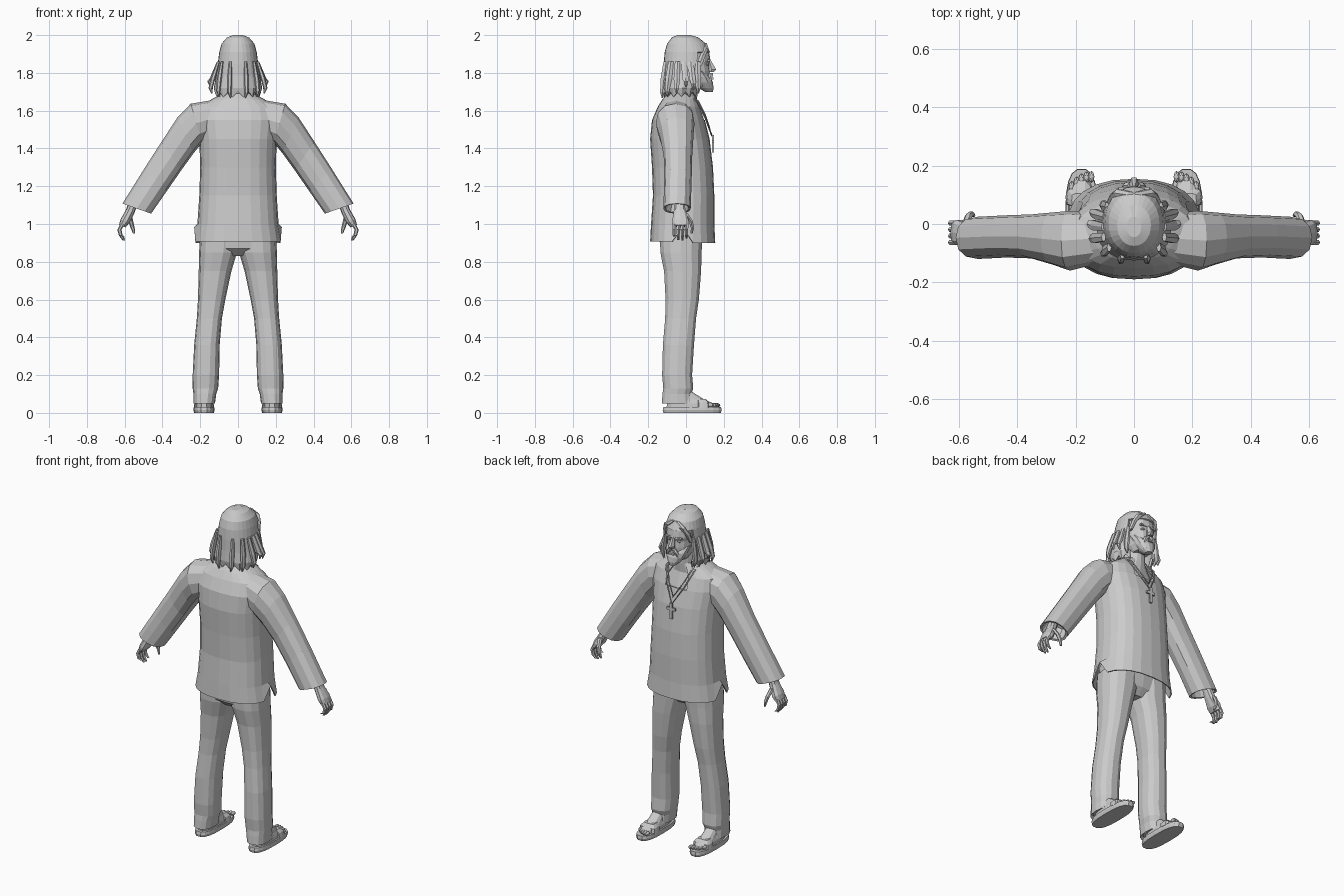
import bpy, bmesh, math, random
from mathutils import Vector

random.seed(4)


def ring(z, rx, y0, y1, cx=0.0):
    """Horizontal section: height, half width, back y, front y, centre x."""
    return (cx - rx, z, cx + rx, z, y0, y1)


def loft(name, rings, n=16, power=2.0, caps=(True, True), mirror=False, edit=None, shell=0):
    """Skin over sections (xa, za, xb, zb, y0, y1) with n sides."""
    bm = bmesh.new()
    rows = []
    for xa, za, xb, zb, y0, y1 in rings:
        mid = Vector(((xa + xb) / 2, (y0 + y1) / 2, (za + zb) / 2))
        u = Vector(((xb - xa) / 2, 0, (zb - za) / 2))
        v = Vector((0, (y1 - y0) / 2, 0))
        row = []
        for i in range(n):
            t = 2 * math.pi * i / n
            c, s = math.cos(t), math.sin(t)
            c = math.copysign(abs(c) ** (2 / power), c)
            s = math.copysign(abs(s) ** (2 / power), s)
            row.append(bm.verts.new(mid + u * c + v * s))
        rows.append(row)
    for a, b in zip(rows, rows[1:]):
        for i in range(n):
            j = (i + 1) % n
            bm.faces.new((a[i], a[j], b[j], b[i]))
    if caps[0]:
        bm.faces.new(rows[0])
    if caps[1]:
        bm.faces.new(rows[-1])
    if edit:
        edit(bm, rows)
    bmesh.ops.recalc_face_normals(bm, faces=bm.faces)
    return finish(name, bm, mirror, shell)


def finish(name, bm, mirror=False, shell=0):
    me = bpy.data.meshes.new(name)
    bm.to_mesh(me)
    bm.free()
    ob = bpy.data.objects.new(name, me)
    bpy.context.collection.objects.link(ob)
    if shell:
        m = ob.modifiers.new("shell", 'SOLIDIFY')
        m.thickness = shell
    if mirror:
        ob.modifiers.new("mirror", 'MIRROR')
    return ob


def box(name, loc, size, mirror=False):
    bm = bmesh.new()
    bmesh.ops.create_cube(bm, size=1)
    for v in bm.verts:
        v.co = Vector(a * b for a, b in zip(v.co, size)) + Vector(loc)
    return finish(name, bm, mirror)


def ball(name, loc, size, mirror=False):
    bm = bmesh.new()
    bmesh.ops.create_uvsphere(bm, u_segments=8, v_segments=6, radius=1)
    for v in bm.verts:
        v.co = Vector(a * b for a, b in zip(v.co, size)) + Vector(loc)
    return finish(name, bm, mirror)


def strand(name, path, n=6):
    """Mirrored tapering strand through (x, y, z, rx, ry)."""
    return loft(name, [ring(z, rx, y - ry, y + ry, x) for x, y, z, rx, ry in path], n, mirror=True)


def remove_faces(bm, test):
    bad = [f for f in bm.faces if test(f.calc_center_median())]
    bmesh.ops.delete(bm, geom=bad, context='FACES')


# Tunic body with side slits and an open neck
def tunic_edit(bm, rows):
    for i in (0, 12):
        rows[0][i].co.z = 0.985
    for v in rows[0][1:12]:
        v.co.z -= 0.008
    remove_faces(bm, lambda c: c.y > 0.03 and abs(c.x) < 0.035 and c.z > 1.57)


body = [(0.908, 0.232, -0.19, 0.155), (1.0, 0.215, -0.185, 0.15), (1.15, 0.205, -0.175, 0.15),
        (1.3, 0.2, -0.18, 0.143), (1.45, 0.205, -0.19, 0.125), (1.55, 0.218, -0.18, 0.1),
        (1.62, 0.205, -0.15, 0.075), (1.66, 0.14, -0.125, 0.06), (1.69, 0.085, -0.1, 0.05)]
loft("tunic", [ring(*r) for r in body], 24, 2.4, (False, False), edit=tunic_edit, shell=0.006)

# Sleeves, with a recessed cuff opening
loft("sleeve", [(0.14, 1.46, 0.14, 1.655, -0.14, 0.04), (0.19, 1.43, 0.25, 1.637, -0.16, 0.045),
                (0.235, 1.375, 0.32, 1.565, -0.14, 0.04), (0.3, 1.285, 0.405, 1.435, -0.118, 0.033),
                (0.38, 1.17, 0.495, 1.295, -0.115, 0.03), (0.46, 1.055, 0.612, 1.108, -0.12, 0.025),
                (0.472, 1.062, 0.6, 1.106, -0.11, 0.015), (0.45, 1.13, 0.55, 1.19, -0.09, 0.0)],
     12, 2.3, mirror=True)

# Chest and neck skin
loft("neck", [ring(1.45, 0.16, -0.14, 0.105), ring(1.55, 0.15, -0.13, 0.085),
              ring(1.63, 0.11, -0.1, 0.055), ring(1.68, 0.062, -0.07, 0.06),
              ring(1.78, 0.058, -0.065, 0.065)], 16)

# Hands
loft("palm", [(0.525, 1.12, 0.57, 1.14, -0.06, -0.01), (0.55, 1.055, 0.592, 1.078, -0.066, 0.0),
              (0.575, 1.005, 0.622, 1.025, -0.074, 0.016), (0.597, 0.982, 0.63, 0.995, -0.07, 0.012)],
     10, 2.5, mirror=True)
for k, drop in enumerate((0.012, 0.0, 0.003, 0.022)):
    y = 0.003 - k * 0.022
    strand("finger", [(0.612, y, 1.0, 0.012, 0.011), (0.628, y, 0.97, 0.011, 0.01),
                      (0.621, y, 0.94, 0.01, 0.009), (0.604, y, 0.912 + drop, 0.006, 0.006)])
strand("thumb", [(0.577, 0.0, 1.055, 0.014, 0.012), (0.568, 0.026, 1.015, 0.013, 0.012),
                 (0.558, 0.034, 0.98, 0.011, 0.01), (0.55, 0.03, 0.95, 0.006, 0.006)])

# Trousers
loft("trouser_seat", [ring(0.83, 0.1, -0.09, 0.04), ring(0.87, 0.19, -0.135, 0.075),
                      ring(1.0, 0.195, -0.15, 0.1)], 20, 2.4)
leg = [(0.95, 0.0, 0.2, -0.14, 0.09), (0.85, 0.005, 0.206, -0.138, 0.085), (0.75, 0.035, 0.208, -0.118, 0.082),
       (0.6, 0.067, 0.212, -0.11, 0.07), (0.5, 0.085, 0.218, -0.112, 0.055), (0.36, 0.097, 0.232, -0.124, 0.044),
       (0.2, 0.1, 0.24, -0.128, 0.034), (0.13, 0.105, 0.24, -0.122, 0.04), (0.1, 0.115, 0.236, -0.126, 0.03),
       (0.05, 0.122, 0.236, -0.13, 0.04), (0.08, 0.14, 0.22, -0.1, 0.02)]
loft("trouser_leg", [(a, z, b, z, y0, y1) for z, a, b, y0, y1 in leg], 14, 2.4, mirror=True)

# Sandals and feet
loft("sandal_sole", [ring(0, 0.052, -0.122, 0.186, 0.18), ring(0.014, 0.056, -0.125, 0.19, 0.18),
                     ring(0.03, 0.054, -0.122, 0.188, 0.18)], 18, 2.7, mirror=True)
loft("foot", [ring(0.03, 0.046, -0.105, 0.165, 0.18), ring(0.05, 0.045, -0.104, 0.15, 0.18),
              ring(0.07, 0.04, -0.1, 0.1, 0.18), ring(0.12, 0.036, -0.095, 0.02, 0.18)],
     14, 2.4, mirror=True)
for k in range(5):
    ball("toe", (0.146 + k * 0.017, 0.162 - k * k * 0.0022, 0.041), (0.01, 0.02, 0.011), True)
loft("sandal_strap", [ring(0.025, 0.055, 0.06, 0.125, 0.18), ring(0.055, 0.05, 0.06, 0.122, 0.18),
                      ring(0.073, 0.034, 0.058, 0.105, 0.18)], 12, 5, mirror=True)
loft("ankle_strap", [ring(0.055, 0.051, -0.11, 0.05, 0.18), ring(0.08, 0.046, -0.11, 0.045, 0.18)],
     12, 2.6, mirror=True)

# Head and face
head = [(1.725, 0.045, 0.0, 0.115), (1.76, 0.064, -0.03, 0.124), (1.81, 0.074, -0.07, 0.126),
        (1.845, 0.078, -0.085, 0.122), (1.865, 0.08, -0.09, 0.13), (1.91, 0.082, -0.09, 0.122),
        (1.95, 0.07, -0.07, 0.095)]
loft("head", [ring(*r) for r in head], 16, 2.3)
loft("nose", [ring(1.87, 0.009, 0.11, 0.131), ring(1.818, 0.017, 0.11, 0.163),
              ring(1.805, 0.015, 0.11, 0.15)], 6)
loft("beard", [ring(1.7, 0.018, 0.1, 0.143), ring(1.72, 0.038, 0.065, 0.147), ring(1.75, 0.058, 0.04, 0.143),
               ring(1.775, 0.067, 0.03, 0.132), ring(1.81, 0.077, 0.02, 0.1)], 14, 2.2)
strand("moustache", [(0.01, 0.133, 1.799, 0.012, 0.012), (0.022, 0.131, 1.785, 0.015, 0.013),
                     (0.036, 0.122, 1.757, 0.008, 0.013)])
box("lower_lip", (0, 0.136, 1.771), (0.034, 0.018, 0.01))
ball("eye", (0.032, 0.112, 1.845), (0.014, 0.01, 0.008), True)
box("eyebrow", (0.034, 0.12, 1.866), (0.04, 0.014, 0.009), True)


# Hair shell, open at the face and ragged at the hem
def hair_edit(bm, rows):
    for i, v in enumerate(rows[-1]):
        v.co.z += 0.022 if i % 2 else -0.006
        v.co.x *= random.uniform(0.93, 1.08)
    rows[0][7].co.z -= 0.004
    remove_faces(bm, lambda c: c.z < 1.93 and c.y > 0.055)


hair = [(2.0, 0.025, -0.045, 0.025), (1.988, 0.058, -0.075, 0.065), (1.955, 0.087, -0.1, 0.105),
        (1.91, 0.099, -0.113, 0.128), (1.85, 0.107, -0.118, 0.125), (1.78, 0.117, -0.12, 0.11),
        (1.72, 0.128, -0.125, 0.085), (1.678, 0.118, -0.118, 0.07)]
loft("hair", [ring(*r) for r in hair], 28, 2.1, (True, False), edit=hair_edit, shell=0.012)

# Loose locks round the face, shoulders and back
for x, y, tip_x, tip_y, tip_z in [(0.092, 0.06, 0.108, 0.065, 1.69), (0.1, 0.025, 0.143, 0.04, 1.71),
                                  (0.104, -0.01, 0.152, 0.0, 1.725), (0.104, -0.045, 0.145, -0.05, 1.69),
                                  (0.085, -0.08, 0.105, -0.1, 1.675), (0.04, -0.105, 0.045, -0.125, 1.668)]:
    mx, my = x * 0.3 + tip_x * 0.7, y * 0.4 + tip_y * 0.6
    strand("hair_lock", [(x, y, 1.86, 0.008, 0.016), (mx, my, 1.77, 0.013, 0.02),
                         (tip_x, tip_y, tip_z + 0.03, 0.011, 0.014), (tip_x - 0.006, tip_y, tip_z, 0.003, 0.004)])
# Front waves framing the forehead from the centre parting
strand("hair_front", [(0.012, 0.1, 1.957, 0.012, 0.012), (0.048, 0.107, 1.93, 0.024, 0.014),
                      (0.074, 0.088, 1.89, 0.014, 0.018), (0.085, 0.07, 1.84, 0.01, 0.016)])


# Necklace cords and cross pendant
def cord(name, half):
    pts = [(-x, y, z) for x, y, z in half[:-1]] + [half[-1]] + list(half[-2::-1])
    cu = bpy.data.curves.new(name, 'CURVE')
    cu.dimensions = '3D'
    cu.bevel_depth = 0.004
    cu.bevel_resolution = 0
    sp = cu.splines.new('POLY')
    sp.points.add(len(pts) - 1)
    for p, q in zip(sp.points, pts):
        p.co = (*q, 1)
    bpy.context.collection.objects.link(bpy.data.objects.new(name, cu))


cord("long_cord", [(0.075, -0.08, 1.705), (0.095, 0.0, 1.692), (0.09, 0.062, 1.645), (0.055, 0.103, 1.56), (0, 0.138, 1.465)])
cord("short_cord", [(0.07, -0.08, 1.705), (0.085, 0.0, 1.7), (0.075, 0.065, 1.65), (0.045, 0.1, 1.58), (0, 0.125, 1.505)])
box("pendant_upright", (0, 0.142, 1.425), (0.016, 0.01, 0.095))
box("pendant_bar", (0, 0.142, 1.438), (0.056, 0.01, 0.016))
